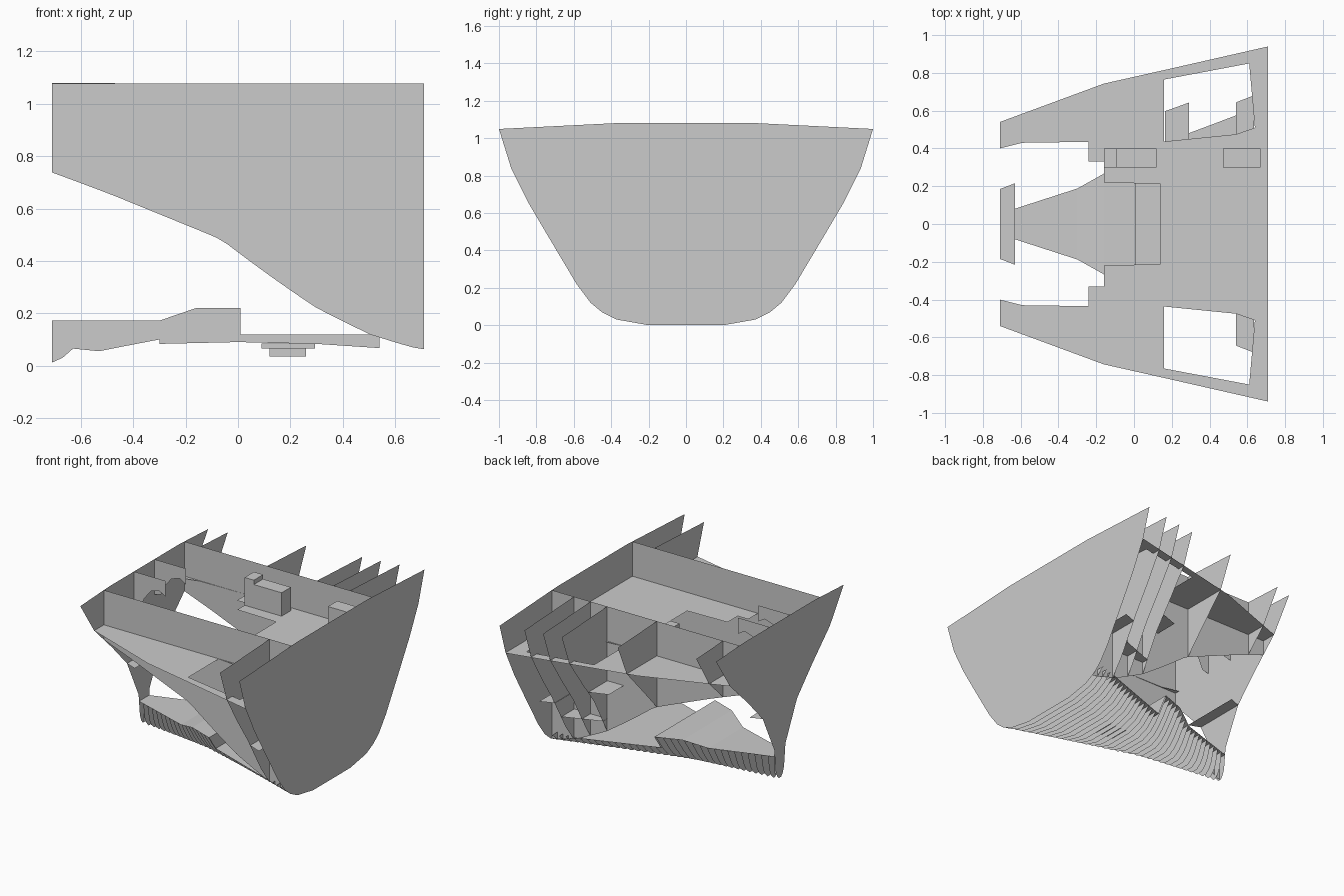
import bpy

if "Cube" in bpy.data.objects:
    bpy.data.objects.remove(bpy.data.objects["Cube"])

# Hull form: half-breadth at heights Z for three stations
Z = [0, .03, .07, .12, .22, .48, .65, .84, 1.06]
STATIONS = [
    (-.71, [.005, .03, .045, .05, .06, .185, .345, .54, .69]),
    (-.15, [.06, .12, .16, .20, .27, .40, .56, .745, .845]),
    (.71, [.20, .37, .45, .51, .585, .74, .84, .935, 1.0]),
]
WALL_Y = .435     # longitudinal bulkheads
DECK_Z = .84
STEP = 1.42 / 34  # frame spacing


def lerp(t, xs, ys):
    for i in range(len(xs) - 1):
        if t <= xs[i + 1] or i == len(xs) - 2:
            f = (t - xs[i]) / (xs[i + 1] - xs[i])
            return ys[i] + f * (ys[i + 1] - ys[i])


def breadth(x, z):
    return lerp(x, [s[0] for s in STATIONS], [lerp(z, Z, s[1]) for s in STATIONS])


def hull_z(x, y):
    lo, hi = 0, 1.06
    for _ in range(30):
        mid = (lo + hi) / 2
        lo, hi = (mid, hi) if breadth(x, mid) < y else (lo, mid)
    return lo


def top_z(y):
    return 1.08 - max(0, abs(y) - .38) * .05


def frame_x(k):
    return -.71 + STEP * k


def plates(name, polys):
    """One object made of flat polygons."""
    verts, faces = [], []
    for p in polys:
        faces.append(range(len(verts), len(verts) + len(p)))
        verts += p
    me = bpy.data.meshes.new(name)
    me.from_pydata(verts, [], [list(f) for f in faces])
    ob = bpy.data.objects.new(name, me)
    bpy.context.collection.objects.link(ob)
    return ob


def box(name, x0, x1, y0, y1, z0, z1):
    bpy.ops.mesh.primitive_cube_add(size=1, location=((x0 + x1) / 2, (y0 + y1) / 2, (z0 + z1) / 2))
    ob = bpy.context.object
    ob.name = name
    ob.scale = (x1 - x0, y1 - y0, z1 - z0)


def both(polys):
    return polys + [[(x, -y, z) for x, y, z in p] for p in polys]


def section(x, z0, z1):
    """Hull edge points from z0 to z1 on the +y side."""
    zs = [z0] + [z for z in Z if z0 < z < z1] + [z1]
    return [(x, breadth(x, z), z) for z in zs]


def full(x, z0, z1, crown=False):
    half = section(x, z0, z1)
    if crown:
        half[-1] = (x, half[-1][1], top_z(half[-1][1]))
        half.append((x, .38, 1.08))
    return half + [(px, -y, z) for px, y, z in reversed(half)]


# End bulkheads
plates("aft_bulkhead", [full(.71, 0, 1.06, True)])
plates("fore_bulkhead", [full(-.71, .01, 1.06, True)])

# Longitudinal bulkheads, lower edge follows the hull
xs = [frame_x(k) for k in range(35)]
wall = [(x, WALL_Y, hull_z(x, WALL_Y)) for x in xs]
wall += [(.71, WALL_Y, 1.077), (-.71, WALL_Y, 1.077)]
plates("side_bulkheads", both([wall]))


# Wing web frames outside the bulkheads
def wing(k, side):
    x = frame_x(k)
    pts = section(x, hull_z(x, WALL_Y), 1.06)
    pts[-1] = (x, pts[-1][1], top_z(pts[-1][1]))
    pts.append((x, WALL_Y, 1.077))
    return [(px, y * side, z) for px, y, z in pts]


plates("left_web_frames", [wing(k, 1) for k in (3, 15, 24, 27, 30)])
plates("right_web_frame", [wing(30, -1)])

# Deck with openings
deck = [
    [(-.71, .40), (-.59, .43), (-.24, .435), (-.24, .33), (-.16, .33), (-.16, .743), (-.71, .54)],
    [(-.16, .22), (.14, .212), (.16, .212), (.16, .815), (-.16, .743)],
    [(.14, 0), (.71, 0), (.71, .51), (.64, .51), (.54, .475), (.16, .437), (.14, .437)],
    [(.16, .765), (.61, .85), (.64, .51), (.71, .51), (.71, .94), (.16, .815)],
]
plates("deck", both([[(x, y, DECK_Z) for x, y in p] for p in deck]))


# Small flats in the wing spaces
def flat(x0, x1, z, side=1):
    return [(x0, side * WALL_Y, z), (x1, side * WALL_Y, z),
            (x1, side * breadth(x1, z), z), (x0, side * breadth(x0, z), z)]


plates("wing_flats", [flat(.165, .29, .57), flat(.29, .54, .31),
                      flat(.54, .635, .43), flat(.54, .635, .43, -1)])


# Inner bottom
def strip(x0, x1, z0, z1):
    a, b = breadth(x0, z0), breadth(x1, z1)
    return [(x0, -a, z0), (x1, -b, z1), (x1, b, z1), (x0, a, z0)]


def tank_z(x):
    return lerp(x, [-.71, -.3, -.16, .01, .011, .71], [.172, .172, .22, .22, .118, .118])


plates("tank_top", [strip(-.71, -.3, .172, .172), strip(-.3, -.16, .172, .22),
                    strip(-.16, .01, .22, .22), strip(.01, .54, .118, .118),
                    full(.01, .118, .22)])
plates("bow_flat", [strip(-.71, -.63, .48, .48)])

# Closely spaced bottom floors
plates("bottom_floors", [full(x, .01 if x < -.68 else 0, tank_z(x)) for x in xs[1:-1]])

# Centre girders
plates("centre_girders", [
    [(x, 0, z) for x, z in [(-.71, .172), (-.71, .012), (-.67, .03), (-.63, .065), (-.53, .055),
                            (-.43, .075), (-.3, .1), (-.3, .172)]],
    [(x, 0, z) for x, z in [(-.3, .172), (-.3, .083), (0, .09), (.3, .083), (.54, .067),
                            (.54, .118), (.01, .118), (.01, .22), (-.16, .22)]]])

# Sump under the inner bottom
box("sump_upper", .09, .295, -.1, .1, .065, .085)
box("sump_lower", .12, .26, -.07, .07, .035, .065)

# Bow gussets
gusset = [(-.71, 1.08), (-.47, 1.08), (-.47, .97), (-.52, 1.0), (-.58, .98), (-.63, .92), (-.66, .85), (-.71, .84)]
plates("bow_gussets", both([[(x, .11, z) for x, z in gusset]]))

# Deck equipment
box("deck_box", -.09, .12, .3, .4, DECK_Z, 1.0)
box("deck_box_raised", -.16, -.09, .3, .4, DECK_Z, 1.03)
box("aft_deck_box", .47, .67, .3, .4, DECK_Z, 1.0)
